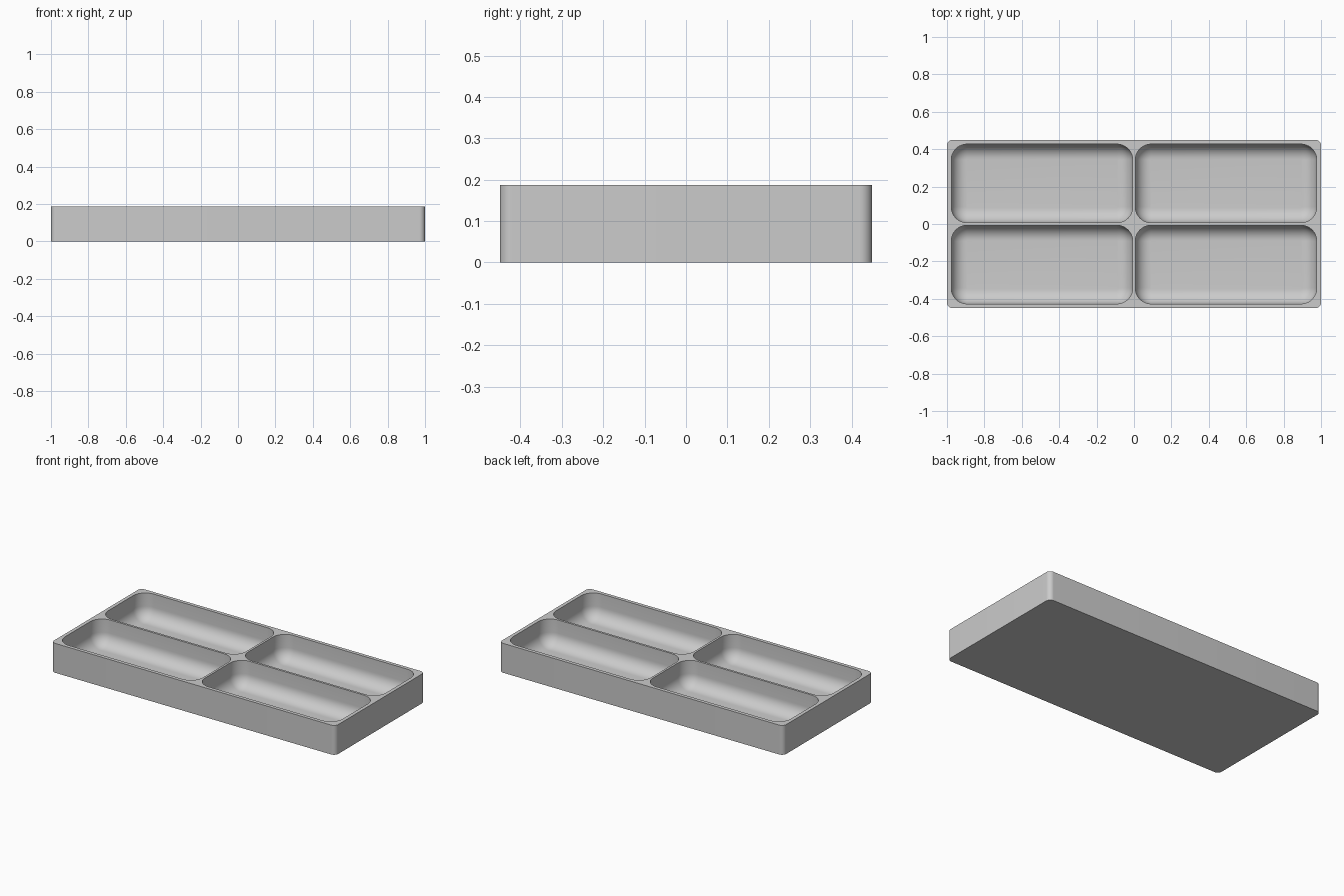
import bpy, bmesh
from math import sin, cos, pi

cube = bpy.data.objects.get("Cube")
if cube:
    bpy.data.objects.remove(cube, do_unlink=True)

LENGTH, WIDTH, HEIGHT = 2.0, 0.9, 0.187
RIM, DIVIDER, FLOOR = 0.023, 0.014, 0.023
CORNER, POCKET_CORNER, FILLET = 0.03, 0.085, 0.08

grey = bpy.data.materials.new("plain grey")
grey.use_nodes = True
colour = (0.6, 0.6, 0.6, 1)
grey.diffuse_color = colour
grey.node_tree.nodes["Principled BSDF"].inputs["Base Color"].default_value = colour


def rounded_ring(bm, cx, cy, sx, sy, r, z, steps=12):
    """Ring of vertices around a rounded rectangle, counter-clockwise."""
    ring = []
    for q, (kx, ky) in enumerate([(1, 1), (-1, 1), (-1, -1), (1, -1)]):
        for i in range(steps + 1):
            a = (q + i / steps) * pi / 2
            ring.append(bm.verts.new((cx + kx * (sx / 2 - r) + r * cos(a),
                                      cy + ky * (sy / 2 - r) + r * sin(a), z)))
    return ring


def loft(bm, rings):
    """Closed solid through rings listed from bottom to top."""
    n = len(rings[0])
    bm.faces.new(rings[0][::-1])
    for low, high in zip(rings, rings[1:]):
        for i in range(n):
            j = (i + 1) % n
            bm.faces.new((low[i], low[j], high[j], high[i]))
    bm.faces.new(rings[-1])


def make_object(name, bm):
    mesh = bpy.data.meshes.new(name)
    bm.to_mesh(mesh)
    bm.free()
    mesh.materials.append(grey)
    obj = bpy.data.objects.new(name, mesh)
    bpy.context.collection.objects.link(obj)
    return obj


# Outer block with rounded upright corners
bm = bmesh.new()
loft(bm, [rounded_ring(bm, 0, 0, LENGTH, WIDTH, CORNER, z) for z in (0, HEIGHT)])
tray = make_object("divided_tray", bm)

# Four pockets with rounded corners and a filleted floor
bm = bmesh.new()
px = LENGTH / 2 - RIM - DIVIDER / 2
py = WIDTH / 2 - RIM - DIVIDER / 2
for kx in (-1, 1):
    for ky in (-1, 1):
        cx, cy = kx * (px + DIVIDER) / 2, ky * (py + DIVIDER) / 2
        rings = []
        for i in range(11):
            a = i / 10 * pi / 2
            inset = FILLET * (1 - sin(a))
            rings.append(rounded_ring(bm, cx, cy, px - 2 * inset, py - 2 * inset,
                                      POCKET_CORNER - inset,
                                      FLOOR + FILLET * (1 - cos(a))))
        rings.append(rounded_ring(bm, cx, cy, px, py, POCKET_CORNER, HEIGHT + 0.1))
        loft(bm, rings)
cutter = make_object("pocket_cutter", bm)
cutter.hide_render = True

# Carve the pockets and shade
cut = tray.modifiers.new("pockets", "BOOLEAN")
cut.operation = "DIFFERENCE"
cut.solver = "EXACT"
cut.object = cutter
bpy.ops.object.select_all(action="DESELECT")
bpy.context.view_layer.objects.active = tray
tray.select_set(True)
bpy.ops.object.modifier_apply(modifier=cut.name)
bpy.data.objects.remove(cutter, do_unlink=True)
bpy.ops.object.shade_smooth_by_angle(angle=pi / 6)
